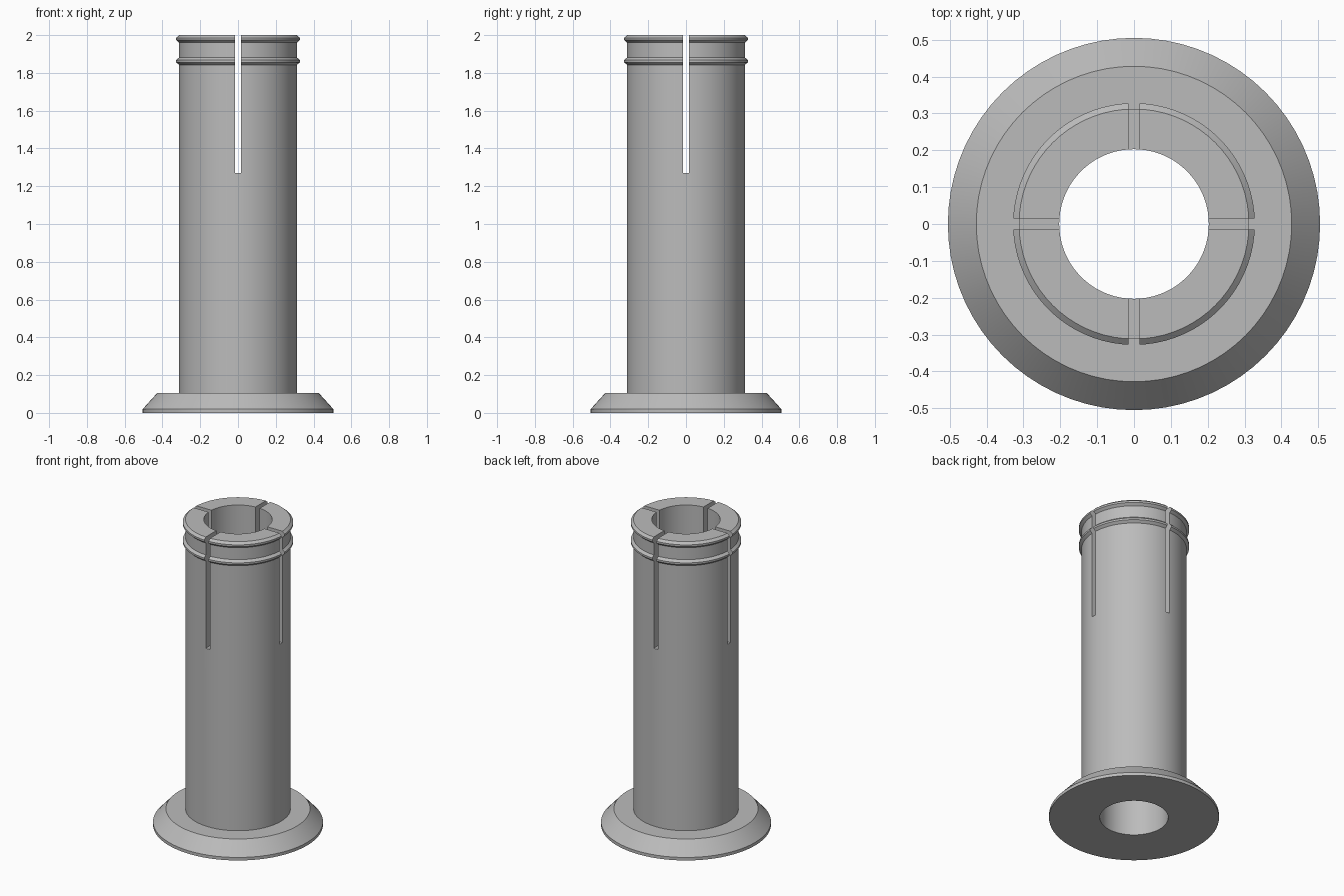
import bpy
import bmesh
import math
from mathutils import Matrix

if "Cube" in bpy.data.objects:
    bpy.data.objects.remove(bpy.data.objects["Cube"], do_unlink=True)

SEGMENTS = 72
BORE, BODY, RIDGE = 0.203, 0.312, 0.328
SLOT_WIDTH, SLOT_BOTTOM, TOP = 0.031, 1.27, 2.0

# Plain grey material
grey = bpy.data.materials.new("grey")
grey.use_nodes = True
colour = (0.5, 0.5, 0.5, 1)
grey.diffuse_color = colour
grey.node_tree.nodes["Principled BSDF"].inputs["Base Color"].default_value = colour


def add_object(name, bm):
    mesh = bpy.data.meshes.new(name)
    bmesh.ops.recalc_face_normals(bm, faces=bm.faces)
    bm.to_mesh(mesh)
    bm.free()
    mesh.materials.append(grey)
    obj = bpy.data.objects.new(name, mesh)
    bpy.context.collection.objects.link(obj)
    return obj


def ridge(z):
    """Snap ridge profile centred at height z, from bottom to top."""
    return [(BODY, z - 0.02), (RIDGE, z - 0.006), (RIDGE, z + 0.006), (BODY, z + 0.02)]


# Flanged sleeve turned from a closed profile of radius and height
profile = [(BORE, 0), (0.505, 0), (0.505, 0.02), (0.428, 0.105), (BODY, 0.105)]
profile += ridge(1.862) + ridge(TOP - 0.02) + [(BORE, TOP)]
bm = bmesh.new()
rings = [[bm.verts.new((r * math.cos(a), r * math.sin(a), z)) for r, z in profile]
         for a in (math.tau * i / SEGMENTS for i in range(SEGMENTS))]
for i, ring in enumerate(rings):
    following = rings[(i + 1) % SEGMENTS]
    for j in range(len(profile)):
        k = (j + 1) % len(profile)
        bm.faces.new((ring[j], following[j], following[k], ring[k]))
sleeve = add_object("flanged_sleeve", bm)

# Two crossing slots split the upper end into four fingers
for name, size in (("slot_cutter_x", (1, SLOT_WIDTH, 1)), ("slot_cutter_y", (SLOT_WIDTH, 1, 1))):
    bm = bmesh.new()
    bmesh.ops.create_cube(bm, size=1, matrix=Matrix.Translation((0, 0, SLOT_BOTTOM + 0.5))
                          @ Matrix.Diagonal((*size, 1)))
    cutter = add_object(name, bm)
    cutter.hide_render = True
    cut = sleeve.modifiers.new(name, "BOOLEAN")
    cut.operation = "DIFFERENCE"
    cut.solver = "EXACT"
    cut.object = cutter
    bpy.ops.object.select_all(action="DESELECT")
    bpy.context.view_layer.objects.active = sleeve
    sleeve.select_set(True)
    bpy.ops.object.modifier_apply(modifier=cut.name)
    bpy.data.objects.remove(cutter, do_unlink=True)

# Smooth round walls with crisp rims
bpy.ops.object.shade_smooth_by_angle(angle=math.radians(30))
